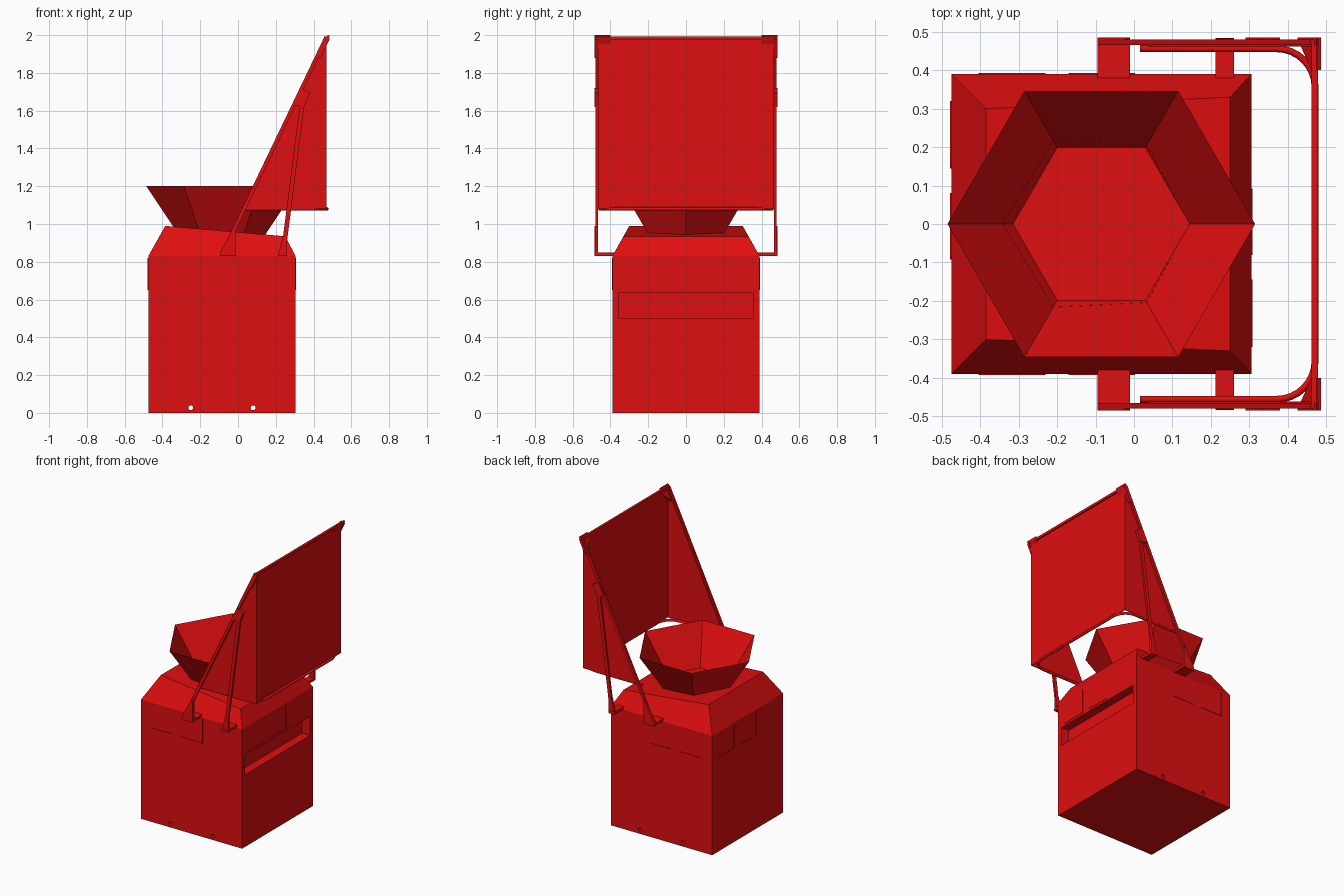
import bpy, bmesh, math
from mathutils import Vector, Matrix

cube = bpy.data.objects.get("Cube")
if cube:
    bpy.data.objects.remove(cube, do_unlink=True)

red = bpy.data.materials.new("bright_red")
red.use_nodes = True
RED = (0.74, 0.0045, 0.005, 1)
red.diffuse_color = RED
red.node_tree.nodes["Principled BSDF"].inputs["Base Color"].default_value = RED


def finish(name, bm):
    bmesh.ops.recalc_face_normals(bm, faces=bm.faces)
    mesh = bpy.data.meshes.new(name)
    bm.to_mesh(mesh)
    bm.free()
    mesh.materials.append(red)
    obj = bpy.data.objects.new(name, mesh)
    bpy.context.collection.objects.link(obj)
    return obj


def loft(name, low, high):
    """Closed solid between two matching rings of points."""
    bm = bmesh.new()
    a = [bm.verts.new(p) for p in low]
    b = [bm.verts.new(p) for p in high]
    n = len(a)
    for i in range(n):
        j = (i + 1) % n
        bm.faces.new((a[i], a[j], b[j], b[i]))
    bm.faces.new(a[::-1])
    bm.faces.new(b)
    return finish(name, bm)


def box(name, x, y, z):
    def ring(h):
        return [(x[0], y[0], h), (x[1], y[0], h), (x[1], y[1], h), (x[0], y[1], h)]
    return loft(name, ring(z[0]), ring(z[1]))


def side_plate(name, outline, y0, y1):
    """Side-profile plate, made on both sides of the model."""
    for side, s in (("front", -1), ("back", 1)):
        loft(f"{side}_{name}", [(x, s * y0, z) for x, z in outline],
             [(x, s * y1, z) for x, z in outline])


def bar_outline(p, q, width):
    p, q = Vector(p), Vector(q)
    d = (q - p).normalized()
    n = Vector((-d.y, d.x)) * width / 2
    return [p + n, p - n, q - n, q + n]


def cut(target, cutter):
    mod = target.modifiers.new("cut", "BOOLEAN")
    mod.operation = "DIFFERENCE"
    mod.solver = "EXACT"
    mod.object = cutter
    bpy.context.view_layer.objects.active = target
    bpy.ops.object.modifier_apply(modifier=mod.name)
    bpy.data.objects.remove(cutter, do_unlink=True)


# Bin body with a chamfered, sloping top
LEFT, RIGHT, HALF, SHOULDER = -0.475, 0.305, 0.39, 0.83
body = box("body", (LEFT, RIGHT), (-HALF, HALF), (0, SHOULDER))
shoulder = [(LEFT, -HALF, SHOULDER), (RIGHT, -HALF, SHOULDER),
            (RIGHT, HALF, SHOULDER), (LEFT, HALF, SHOULDER)]
roof = [(-0.385, -0.30, 0.99), (0.25, -0.33, 0.935),
        (0.25, 0.33, 0.935), (-0.385, 0.30, 0.99)]
bm = bmesh.new()
bm.from_mesh(body.data)
bm.faces.ensure_lookup_table()
top = max(bm.faces, key=lambda f: f.calc_center_median().z)
top = bmesh.ops.extrude_discrete_faces(bm, faces=[top])["faces"][0]
for v in top.verts:
    near = min(range(4), key=lambda i: (v.co - Vector(shoulder[i])).length)
    v.co = roof[near]
bmesh.ops.remove_doubles(bm, verts=bm.verts, dist=0.0001)
bmesh.ops.recalc_face_normals(bm, faces=bm.faces)
bm.to_mesh(body.data)
bm.free()

# Recessed slot and the two drain holes
cut(body, box("slot_cutter", (0.245, 0.35), (-0.357, 0.355), (0.503, 0.635)))
for x in (-0.25, 0.08):
    bm = bmesh.new()
    bmesh.ops.create_cone(bm, segments=16, radius1=0.013, radius2=0.013,
                          depth=1, cap_ends=True,
                          matrix=Matrix.Translation((x, 0, 0.027))
                          @ Matrix.Rotation(math.pi / 2, 4, "X"))
    cut(body, finish("hole_cutter", bm))


# Six-sided funnel set into the roof
def hexagon(radius, z):
    return [(-0.085 + radius * math.cos(i * math.pi / 3),
             radius * math.sin(i * math.pi / 3), z) for i in range(6)]


cut(body, loft("funnel_cutter", hexagon(0.229, 0.944), hexagon(0.399, 1.2)))
funnel = loft("funnel", hexagon(0.23, 0.945), hexagon(0.40, 1.2))
bm = bmesh.new()
bm.from_mesh(funnel.data)
rim = max(bm.faces, key=lambda f: f.calc_center_median().z)
bmesh.ops.delete(bm, geom=[rim], context="FACES_ONLY")
bm.to_mesh(funnel.data)
bm.free()


# Thin raised corner marks around the top of the walls
def corner_mark(name, axis, wall, start, end):
    out = 0.003 if wall > 0 else -0.003
    depth = sorted((wall, wall + out))
    thick = 0.006 if start > end else -0.006
    for part, span, z in (("upright", sorted((end, end + thick)), (0.65, 0.82)),
                          ("underline", sorted((start, end)), (0.65, 0.656))):
        x, y = (span, depth) if axis == "x" else (depth, span)
        box(f"{name}_{part}", x, y, z)


for i, (a, b) in enumerate([(-0.405, -0.23), (-0.17, 0.003)]):
    corner_mark(f"front_mark_{i}", "x", -HALF, a, b)
    corner_mark(f"back_mark_{i}", "x", HALF, b, a)
for i, (a, b) in enumerate([(-0.32, -0.145), (-0.08, 0.092)]):
    corner_mark(f"slot_side_mark_{i}", "y", RIGHT, a, b)
    corner_mark(f"plain_side_mark_{i}", "y", LEFT, -a, -b)

# Screen: back sheet and two triangular cheeks
box("screen_back", (0.463, 0.468), (-0.466, 0.466), (1.08, 1.985))
side_plate("screen_cheek", [(0.035, 1.08), (0.466, 1.08), (0.466, 1.98)], 0.462, 0.466)
box("screen_top_rail", (0.462, 0.478), (-0.475, 0.475), (1.975, 1.992))

# Bent tube under the screen
path = [(0.015, -0.456)]
for i in range(9):
    a = -math.pi / 2 + i * math.pi / 16
    path.append((0.371 + 0.1 * math.cos(a), -0.356 + 0.1 * math.sin(a)))
path += [(x, -y) for x, y in reversed(path)]
curve = bpy.data.curves.new("bent_tube", "CURVE")
curve.dimensions = "3D"
curve.bevel_depth = 0.009
curve.bevel_resolution = 2
curve.use_fill_caps = True
spline = curve.splines.new("POLY")
spline.points.add(len(path) - 1)
for point, (x, y) in zip(spline.points, path):
    point.co = (x, y, 1.08, 1)
curve.materials.append(red)
tube = bpy.data.objects.new("bent_tube", curve)
bpy.context.collection.objects.link(tube)

# Sloping main bars, thinner props and their joining plates
side_plate("main_bar", bar_outline((-0.05, 0.91), (0.468, 1.99), 0.02), 0.466, 0.48)
side_plate("prop", bar_outline((0.245, 0.89), (0.342, 1.65), 0.024), 0.467, 0.48)
side_plate("prop_joint", [(0.29, 1.63), (0.35, 1.62), (0.38, 1.695), (0.335, 1.72)],
           0.466, 0.485)

# Feet: upright gussets and flat plates reaching into the walls
side_plate("main_gusset", [(-0.095, SHOULDER), (-0.01, SHOULDER), (-0.01, 0.96),
                           (-0.02, 0.99), (-0.095, 0.85)], 0.466, 0.485)
side_plate("prop_gusset", [(0.212, SHOULDER), (0.26, SHOULDER), (0.26, 0.935),
                           (0.237, 0.935)], 0.466, 0.482)
for name, a, b in (("main", -0.095, -0.01), ("prop", 0.212, 0.26)):
    side_plate(f"{name}_foot", [(a, SHOULDER), (b, SHOULDER), (b, 0.848), (a, 0.848)],
               0.38, 0.484)

# Top corner brackets lying along the slope
side_plate("corner_cap", [(0.425, 1.885), (0.438, 1.88), (0.485, 1.978),
                          (0.475, 2.0), (0.468, 1.99)], 0.466, 0.485)
for side, s in (("front", -1), ("back", 1)):
    flat = [(0.43, 1.89, 0.485), (0.43, 1.89, 0.47), (0.462, 1.96, 0.40),
            (0.478, 2.0, 0.40), (0.478, 2.0, 0.485)]
    loft(f"{side}_corner_gusset", [(x, s * y, z) for x, z, y in flat],
         [(x + 0.008, s * y, z - 0.004) for x, z, y in flat])
